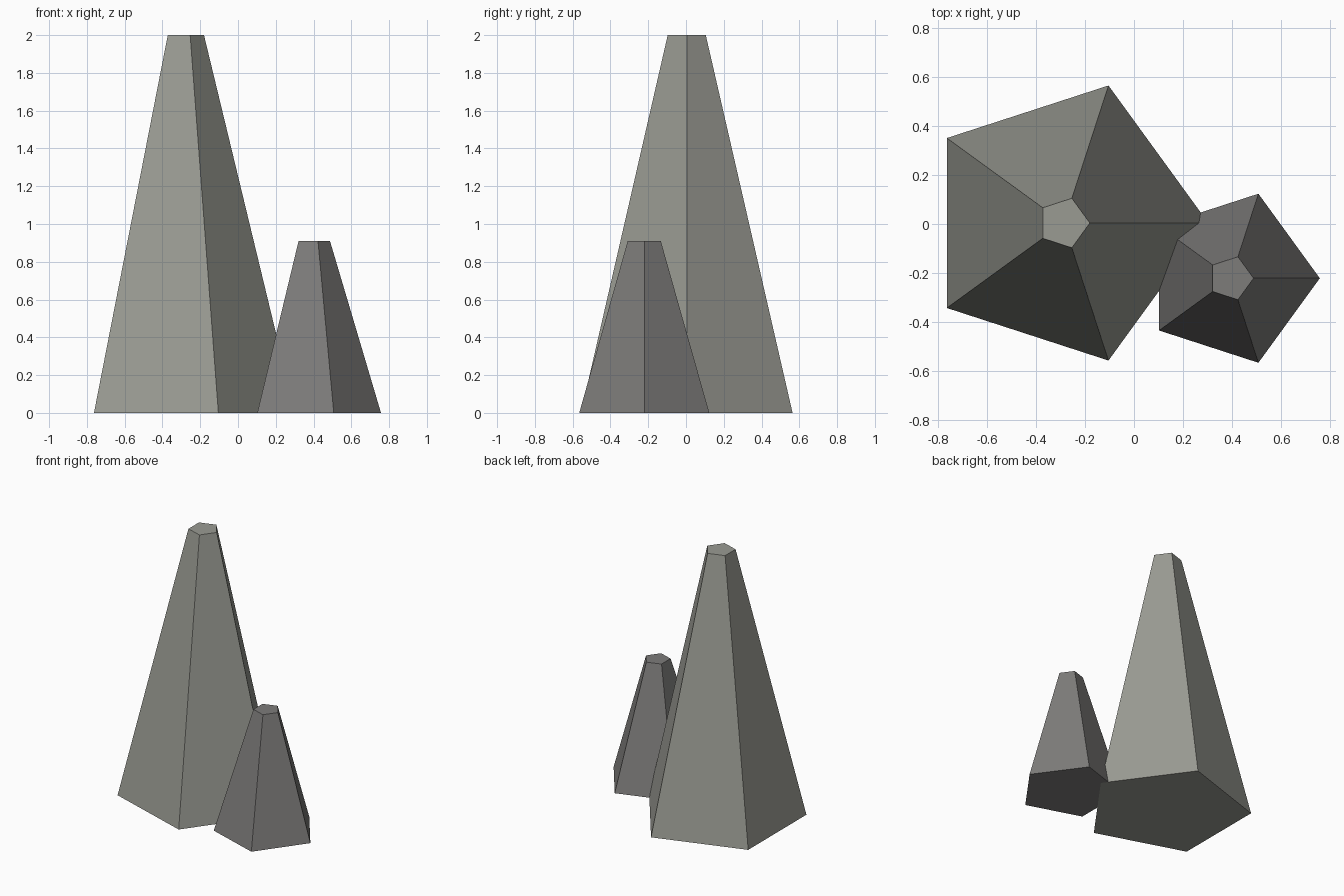
import bpy, bmesh
from math import cos, sin, tau

if "Cube" in bpy.data.objects:
    bpy.data.objects.remove(bpy.data.objects["Cube"])


def spire(name, x, y, base_r, top_r, height, color):
    """Five-sided truncated pyramid with one corner pointing along +x."""
    bm = bmesh.new()
    rings = [[bm.verts.new((r * cos(tau * i / 5), r * sin(tau * i / 5), z))
              for i in range(5)]
             for r, z in ((base_r, 0), (top_r, height))]
    low, high = rings
    bm.faces.new(low[::-1])
    bm.faces.new(high)
    for i in range(5):
        j = (i + 1) % 5
        bm.faces.new((low[i], low[j], high[j], high[i]))
    mesh = bpy.data.meshes.new(name)
    bm.to_mesh(mesh)
    bm.free()
    mat = bpy.data.materials.new(name + "_stone")
    mat.diffuse_color = (*color, 1)
    mat.use_nodes = True
    mat.node_tree.nodes["Principled BSDF"].inputs["Base Color"].default_value = mat.diffuse_color
    mesh.materials.append(mat)
    obj = bpy.data.objects.new(name, mesh)
    obj.location = (x, y, 0)
    bpy.context.collection.objects.link(obj)


# Tall rock and the smaller, darker one beside it
spire("tall_rock_spire", -0.286, 0.004, 0.589, 0.106, 2.0, (0.32, 0.325, 0.29))
spire("small_rock_spire", 0.395, -0.221, 0.362, 0.092, 0.91, (0.205, 0.2, 0.195))
